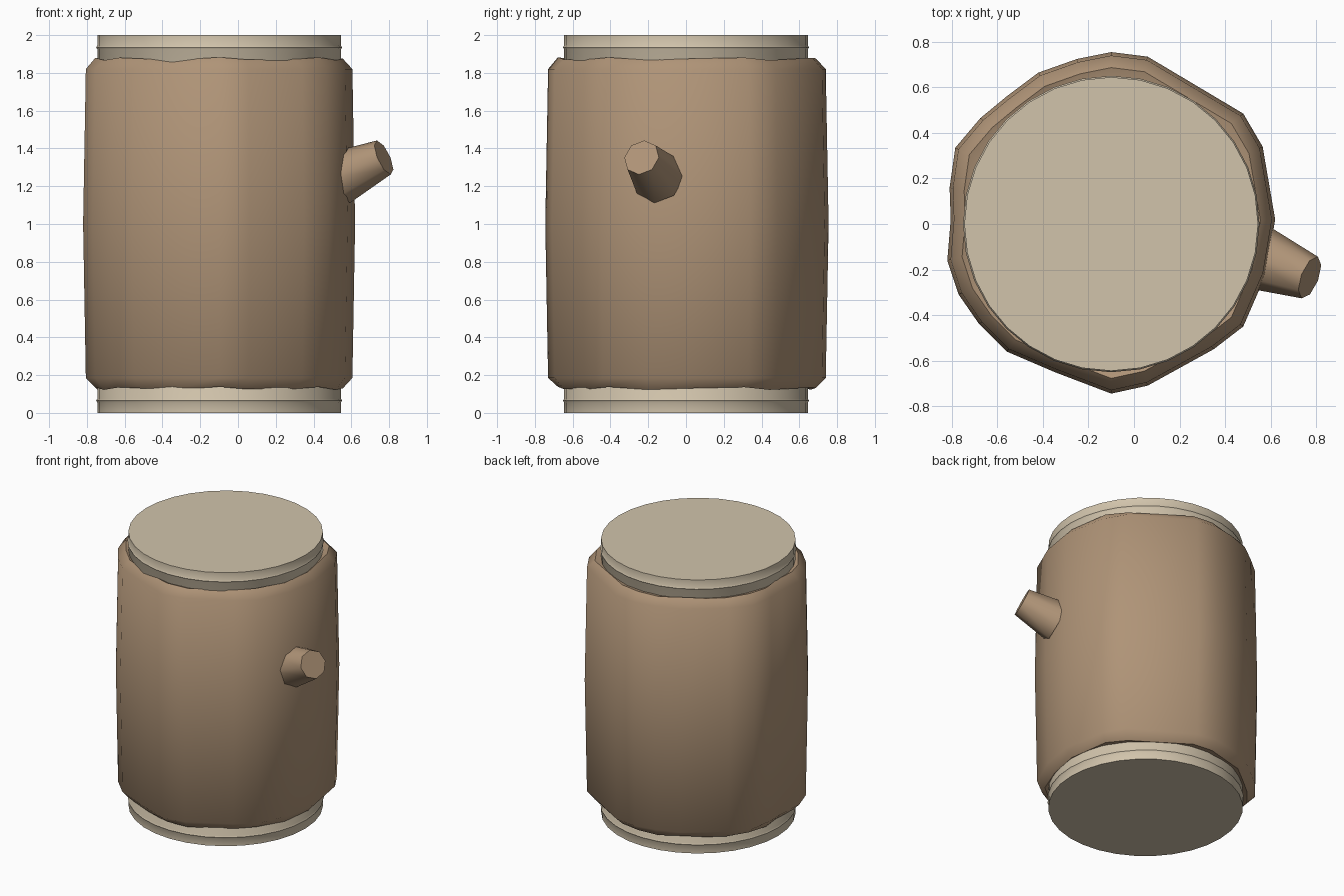
import bpy, bmesh, math
from mathutils import Vector

cube = bpy.data.objects.get("Cube")
if cube:
    bpy.data.objects.remove(cube, do_unlink=True)

AXIS = Vector((-0.1, 0, 0))


def material(name, rgb):
    m = bpy.data.materials.new(name)
    m.use_nodes = True
    m.diffuse_color = (*rgb, 1)
    m.node_tree.nodes["Principled BSDF"].inputs["Base Color"].default_value = (*rgb, 1)
    return m


def loft(name, rings, mat, angle=50):
    """Skin a stack of equal rings, cap both ends and shade smooth."""
    bm = bmesh.new()
    loops = [[bm.verts.new(p) for p in ring] for ring in rings]
    for low, high in zip(loops, loops[1:]):
        for i in range(len(low)):
            j = (i + 1) % len(low)
            bm.faces.new((low[i], low[j], high[j], high[i]))
    bm.faces.new(loops[0][::-1])
    bm.faces.new(loops[-1])
    bmesh.ops.recalc_face_normals(bm, faces=bm.faces)
    mesh = bpy.data.meshes.new(name)
    bm.to_mesh(mesh)
    bm.free()
    mesh.materials.append(mat)
    obj = bpy.data.objects.new(name, mesh)
    bpy.context.collection.objects.link(obj)
    bpy.ops.object.select_all(action="DESELECT")
    obj.select_set(True)
    bpy.context.view_layer.objects.active = obj
    bpy.ops.object.shade_smooth_by_angle(angle=math.radians(angle))
    return obj


def circle(radius, z, sides):
    return [Vector((radius * math.cos(a), radius * math.sin(a), z))
            for a in (math.tau * i / sides for i in range(sides))]


bark_mat = material("brown bark", (0.43, 0.295, 0.185))
wood_mat = material("pale wood", (0.64, 0.55, 0.41))

# Pale core with a fine ridge near each end
half = [(0.645, 0), (0.645, 0.055), (0.651, 0.065), (0.645, 0.075)]
profile = half + [(r, 2 - z) for r, z in reversed(half)]
loft("wood_core", [[AXIS + p for p in circle(r, z, 32)] for r, z in profile], wood_mat, 60)

# Bark sleeve: uneven outline, slight barrel shape, rolled wavy rims
outline = [(0.62, 0.02), (0.565, 0.34), (0.48, 0.485), (0.06, 0.735), (-0.1, 0.755),
           (-0.25, 0.725), (-0.42, 0.665), (-0.56, 0.56), (-0.675, 0.465), (-0.785, 0.335),
           (-0.81, 0.16), (-0.805, 0.02), (-0.82, -0.16), (-0.77, -0.31), (-0.68, -0.44),
           (-0.56, -0.56), (-0.35, -0.65), (-0.1, -0.745), (0.06, -0.71), (0.35, -0.55),
           (0.48, -0.45), (0.58, -0.22)]


def bark_ring(scale, z, wave=0.0):
    return [AXIS + Vector(((x - AXIS.x) * scale, y * scale, z + wave * math.sin(2.3 * i)))
            for i, (x, y) in enumerate(outline)]


def inner_ring(z):
    ring = []
    for x, y in outline:
        d = Vector((x - AXIS.x, y, 0)).normalized() * 0.63
        ring.append(AXIS + d + Vector((0, 0, z)))
    return ring


loft("bark", [inner_ring(0.14), bark_ring(0.91, 0.13, 0.008), bark_ring(0.98, 0.185),
              bark_ring(1, 1), bark_ring(0.98, 1.82),
              bark_ring(0.91, 1.875, 0.008), inner_ring(1.86)], bark_mat)

# Cut branch stub, tapering outwards and upwards
start, end = Vector((0.54, -0.145, 1.245)), Vector((0.772, -0.235, 1.352))
turn = (end - start).to_track_quat("Z", "Y")
loft("branch_stub", [[start + turn @ p for p in circle(0.145, 0, 8)],
                     [end + turn @ p for p in circle(0.098, 0, 8)]], bark_mat)
